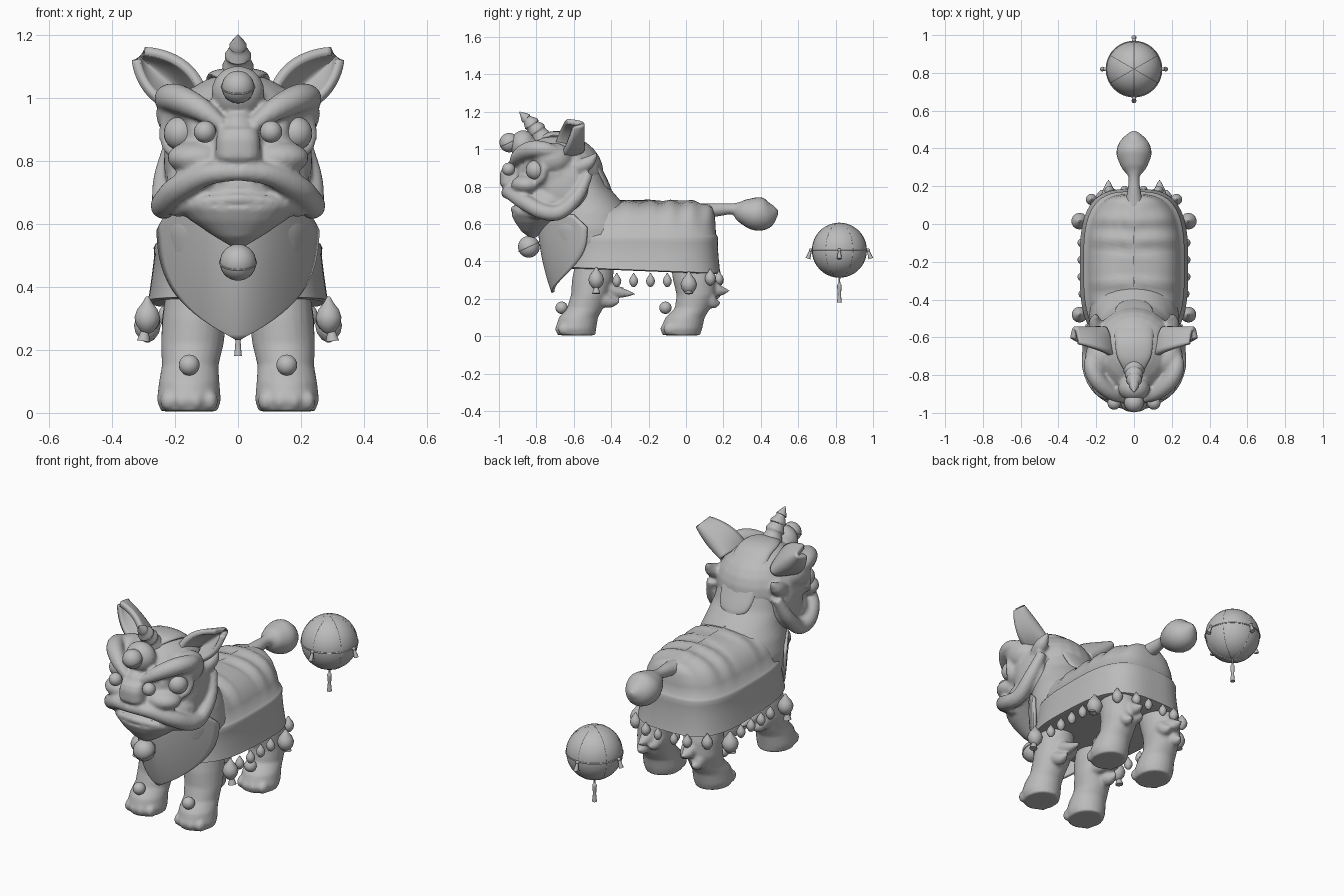
import bpy, bmesh, math
from mathutils import Vector, Matrix

if "Cube" in bpy.data.objects:
    bpy.data.objects.remove(bpy.data.objects["Cube"])

grey = bpy.data.materials.new("plain_grey")
grey.diffuse_color = (0.5, 0.5, 0.5, 1)
grey.use_nodes = True
grey.node_tree.nodes["Principled BSDF"].inputs["Base Color"].default_value = grey.diffuse_color


def finish(bm, name, remesh=0, smooth=4, solid=0, angle=50):
    """Turn a bmesh into a named, shaded object."""
    bmesh.ops.recalc_face_normals(bm, faces=bm.faces)
    me = bpy.data.meshes.new(name)
    bm.to_mesh(me)
    bm.free()
    me.materials.append(grey)
    me.shade_smooth()
    me.set_sharp_from_angle(angle=math.radians(angle))
    ob = bpy.data.objects.new(name, me)
    bpy.context.collection.objects.link(ob)
    if solid:
        m = ob.modifiers.new("thick", 'SOLIDIFY')
        m.thickness, m.offset = solid, 0
    if remesh:
        m = ob.modifiers.new("blend", 'REMESH')
        m.mode, m.voxel_size, m.use_smooth_shade = 'VOXEL', remesh, True
        m = ob.modifiers.new("soften", 'SMOOTH')
        m.factor, m.iterations = 0.5, smooth
    return ob


def mirror(bm):
    geo = bmesh.ops.duplicate(bm, geom=bm.verts[:] + bm.edges[:] + bm.faces[:])["geom"]
    for v in geo:
        if isinstance(v, bmesh.types.BMVert):
            v.co.x *= -1


def ball(bm, loc, r, seg=24):
    r = r if isinstance(r, tuple) else (r, r, r)
    bmesh.ops.create_uvsphere(bm, u_segments=seg, v_segments=seg // 2 + 2, radius=1,
                              matrix=Matrix.Translation(loc) @ Matrix.Diagonal((*r, 1)))


def skin(bm, rings):
    """Bridge rings of points and cap the ends."""
    rows = [[bm.verts.new(p) for p in ring] for ring in rings]
    n = len(rows[0])
    for a, b in zip(rows, rows[1:]):
        for i in range(n):
            bm.faces.new((a[i], a[(i + 1) % n], b[(i + 1) % n], b[i]))
    bm.faces.new(rows[0])
    bm.faces.new(rows[-1])


def stack(bm, secs, n=24, p=2):
    """Level rings: (x, y, z, rx, ry), p above 2 squares the plan."""
    def pw(c):
        return math.copysign(abs(c) ** (2 / p), c)
    ang = [2 * math.pi * (i + .5) / n for i in range(n)]
    skin(bm, [[(x + rx * pw(math.cos(a)), y + ry * pw(math.sin(a)), z) for a in ang]
              for x, y, z, rx, ry in secs])


def tube(bm, pts, n=14, k=5):
    """Smooth tube through (x, y, z, radius_side, radius_up)."""
    P = [Vector(p if len(p) == 5 else (*p, p[3])) for p in pts]
    P = [2 * P[0] - P[1]] + P + [2 * P[-1] - P[-2]]
    S = []
    for i in range(1, len(P) - 2):
        a, b, c, d = P[i - 1:i + 3]
        for j in range(k):
            t = j / k
            S.append(.5 * (2 * b + t * (c - a) + t * t * (2 * a - 5 * b + 4 * c - d)
                           + t ** 3 * (3 * b - a - 3 * c + d)))
    S.append(P[-2])
    pos = [Vector(s[:3]) for s in S]
    whole = (pos[-1] - pos[0]).normalized()
    ref = Vector((1, 0, 0)) if abs(whole.z) > .75 else Vector((0, 0, 1))
    rings = []
    for i, s in enumerate(S):
        t = (pos[min(i + 1, len(S) - 1)] - pos[max(i - 1, 0)]).normalized()
        u = t.cross(ref).normalized()
        w = u.cross(t)
        rings.append([pos[i] + u * max(s[3], .001) * math.cos(a) + w * max(s[4], .001) * math.sin(a)
                      for a in (2 * math.pi * q / n for q in range(n))])
    skin(bm, rings)


def hoop(bm, loc, R, r, rot, n=40, m=6):
    M = Matrix.Translation(loc) @ rot.to_4x4()
    g = [[bm.verts.new(M @ Vector(((R + r * math.cos(b)) * math.cos(a), (R + r * math.cos(b)) * math.sin(a),
          r * math.sin(b)))) for b in (2 * math.pi * j / m for j in range(m))]
         for a in (2 * math.pi * i / n for i in range(n))]
    for i in range(n):
        for j in range(m):
            c, d = g[i], g[(i + 1) % n]
            bm.faces.new((c[j], d[j], d[(j + 1) % m], c[(j + 1) % m]))


def sheet(bm, f, nu=20, nv=20):
    g = [[bm.verts.new(f(2 * i / nu - 1, j / nv)) for i in range(nu + 1)] for j in range(nv + 1)]
    for j in range(nv):
        for i in range(nu):
            bm.faces.new((g[j][i], g[j][i + 1], g[j + 1][i + 1], g[j + 1][i]))


def drop(bm, x, y, z, r, h):
    stack(bm, [(x, y, z + f * h, k * r, k * r) for f, k in
               ((-1, .08), (-.85, .5), (-.5, .87), (-.1, 1), (.3, .8), (.65, .4), (1, .1))], 14)


def turn(axis, deg):
    return Matrix.Rotation(math.radians(deg), 3, axis)


# Head: side features, mirrored, then the central masses, blended together
bm = bmesh.new()
tube(bm, [(0, -.962, .768, .03), (.1, -.93, .757, .036), (.19, -.855, .712, .043), (.232, -.76, .665, .043),
          (.235, -.67, .665, .04), (.232, -.58, .75, .036), (.205, -.52, .87, .026)])          # upper lip
tube(bm, [(0, -.925, .68, .017), (.12, -.885, .668, .018), (.2, -.78, .64, .022)])            # lower lip
tube(bm, [(.05, -.93, .915, .02), (.12, -.895, .965, .038), (.19, -.83, .998, .046),
          (.225, -.75, .998, .042), (.215, -.66, .97, .025)])                                  # brow
hoop(bm, (.185, -.805, .888), .066, .02, turn('Z', 45) @ turn('X', 90), 32, 8)                 # eyelid
ball(bm, (.18, -.71, .95), (.08, .1, .085))
ball(bm, (.125, -.85, .81), (.1, .085, .055))
ball(bm, (.19, -.64, .8), (.045, .12, .14))
tube(bm, [(.19, -.58, .9, .04), (.205, -.52, .93, .035), (.2, -.475, .98, .006)])              # cheek frill
mirror(bm)
ball(bm, (0, -.68, .87), (.232, .24, .21))
ball(bm, (0, -.72, .72), (.232, .19, .115))
ball(bm, (0, -.87, 1.02), (.084, .07, .082))
ball(bm, (0, -.89, .9), (.06, .07, .06))
stack(bm, [(0, -.93, .79, .05, .04), (0, -.935, .81, .072, .06), (0, -.935, .87, .07, .06),
           (0, -.93, .9, .062, .052), (0, -.925, .91, .045, .035)], p=2.8)                     # nose
stack(bm, [(0, -.82, .52, .008, .008), (0, -.82, .56, .075, .06), (0, -.8, .61, .15, .115),
           (0, -.77, .65, .2, .165), (0, -.76, .67, .2, .155)])                                # chin
finish(bm, "head", .01, 3)

bm = bmesh.new()
ball(bm, (.182, -.802, .888), .054)
mirror(bm)
finish(bm, "eyes")

bm = bmesh.new()
ball(bm, (.105, -.948, .893), .035)
mirror(bm)
finish(bm, "nose_balls")

bm = bmesh.new()
ball(bm, (0, -.85, .69), (.13, .07, .02))
finish(bm, "tongue")


# Cupped ears
def ear_point(u, v):
    w = .07 * max(math.sin(math.pi * (.22 + .73 * v)), 0) ** .7
    x, z = .155 + .155 * v - .72 * u * w, 1.0 + .135 * v + .69 * u * w
    return x, -.68 + .06 * v - .015 * u + .125 * (1 - u * u) * (1 - .5 * v), z


bm = bmesh.new()
sheet(bm, ear_point)
mirror(bm)
finish(bm, "ears", solid=.028)

# Ridged horn
bm = bmesh.new()
tube(bm, [(0, -.765, 1.05, .06), (0, -.79, 1.09, .044), (0, -.797, 1.1, .05), (0, -.82, 1.125, .038),
          (0, -.827, 1.135, .043), (0, -.85, 1.16, .025), (0, -.857, 1.167, .028), (0, -.89, 1.2, .002)], k=3)
finish(bm, "horn")

# Forehead and collar bells
for name, y, z, r in (("forehead_bell", -.945, 1.035, .052), ("collar_bell", -.84, .478, .058)):
    bm = bmesh.new()
    ball(bm, (0, y, z), r)
    hoop(bm, (0, y, z), r, .003, turn('X', 25))
    finish(bm, name)

# Chest, neck and the panel running down the back of the neck
bm = bmesh.new()
stack(bm, [(0, (a + b) / 2, z, rx, (b - a) / 2) for z, a, b, rx in (
    (.36, -.62, -.3, .14), (.42, -.69, -.28, .2), (.5, -.74, -.25, .235), (.58, -.75, -.26, .24),
    (.66, -.73, -.3, .225), (.72, -.72, -.345, .205), (.8, -.72, -.415, .19), (.95, -.7, -.475, .165),
    (1.03, -.7, -.53, .12))], 40)
finish(bm, "chest_and_neck", .014, 4)

bm = bmesh.new()
tube(bm, [(0, -.78, 1.06, .05, .015), (0, -.7, 1.075, .09, .022), (0, -.6, 1.05, .102, .028),
          (0, -.51, .95, .106, .028), (0, -.455, .85, .1, .026), (0, -.425, .795, .08, .022),
          (0, -.41, .77, .04, .015)], 24)
finish(bm, "neck_panel")


# Pointed bib
def bib_point(u, v):
    x = u * max(.252 * (1 - v ** 3.4) * min(1, .84 + v), .003)
    return x, -.785 + .075 * v * v + .25 * (abs(x) / .25) ** 1.8, .65 - .415 * v


bm = bmesh.new()
sheet(bm, bib_point, 28, 24)
finish(bm, "bib", solid=.018)

# Two-tier cape with folds across the back
bm = bmesh.new()
stack(bm, [(0, -.22, z, rx, ry) for z, rx, ry in (
    (.345, .27, .39), (.35, .287, .405), (.375, .282, .4), (.44, .273, .393), (.5, .266, .39),
    (.525, .268, .392), (.537, .262, .387), (.545, .25, .38), (.6, .236, .378), (.65, .206, .372),
    (.685, .168, .36), (.708, .115, .335), (.718, .06, .3), (.722, .002, .28))], 120, 3.1)
for v in bm.verts:
    c = v.co
    if c.z > .56:
        c.z += .008 * math.sin(c.y * 2 * math.pi / .11) * min((c.z - .56) / .08, 1) - .02 * max(c.y, 0)
    elif c.z < .53:
        c.z -= .04 * (c.y + .15) * (.54 - c.z) / .19
    if c.y < -.22:
        c.y = -.22 + (c.y + .22) * 1.05
finish(bm, "cape")


# Legs with toes and swept tufts behind each leg
def legs(name, rows, toe_y, ball_y, tufts):
    X = .155
    bm = bmesh.new()
    stack(bm, [(x, y, z, rx, ry) for x, z, y, rx, ry in rows])
    for d in (-.066, -.022, .022, .066):
        ball(bm, (X + d, toe_y + abs(d) * .35, .038), (.026, .04, .034), 14)
    for x, y, z, ty, tz in tufts:
        tube(bm, [(x, y, z, .045), (x, (y + ty) / 2, (z + tz) / 2 - .012, .032), (x, ty, tz, .004)], 10, 4)
    mirror(bm)
    finish(bm, name + "_legs", .009, 2)
    bm = bmesh.new()
    ball(bm, (X, ball_y, .152), .033)
    mirror(bm)
    finish(bm, name + "_leg_balls")


legs("front", ((.155, .005, -.585, .09, .1), (.156, .04, -.59, .102, .11), (.155, .1, -.575, .096, .105),
               (.152, .15, -.54, .09, .097), (.145, .22, -.515, .1, .1), (.138, .3, -.5, .102, .11),
               (.135, .38, -.49, .095, .105), (.125, .44, -.48, .08, .09)), -.668, -.665,
     ((.15, -.45, .27, -.27, .225), (.17, -.45, .2, -.35, .19), (.11, -.45, .24, -.33, .26)))
legs("hind", ((.155, .005, -.025, .09, .1), (.156, .04, -.025, .102, .112), (.155, .1, -.005, .096, .105),
              (.152, .15, .035, .088, .095), (.148, .22, .055, .096, .105), (.142, .3, .045, .1, .115),
              (.135, .38, .03, .095, .11), (.125, .44, .02, .08, .09)), -.105, -.11,
     ((.135, .12, .27, .235, .243), (.17, .12, .2, .185, .18), (.1, .11, .24, .19, .22)))

# Drops hanging from the cape hem
bm = bmesh.new()
for x, y, z, r, h in ((.288, -.48, .31, .042, .06), (.27, -.37, .3, .024, .038), (.275, -.28, .3, .024, .038),
                      (.275, -.19, .3, .024, .038), (.275, -.1, .3, .024, .038), (.288, .015, .285, .044, .062),
                      (.225, .13, .315, .03, .045), (.13, .175, .31, .026, .038), (.05, .18, .305, .022, .036)):
    drop(bm, x, y, z, r, h)
for y in (-.48, .015):
    tube(bm, [(.295, y, .27, .01), (.3, y, .228, .022)], 10, 3)
mirror(bm)
finish(bm, "hem_drops")

# Tail and tuft
bm = bmesh.new()
tube(bm, [(0, .1, .67, .05, .04), (0, .18, .677, .034), (0, .25, .68, .03), (0, .3, .668, .066, .062),
          (0, .37, .655, .092, .088), (0, .43, .655, .078, .08), (0, .475, .665, .035), (0, .492, .67, .004)], 24)
finish(bm, "tail")

# Ball with seams, belt and tassels
C = Vector((0, .82, .46))
bm = bmesh.new()
ball(bm, C, .146, 40)
finish(bm, "toy_ball")
bm = bmesh.new()
for a in (30, 90, 150):
    hoop(bm, C, .145, .002, turn('Z', a) @ turn('X', 90), 60)
hoop(bm, C, .146, .004, turn('X', 0), 60)
finish(bm, "ball_seams")
bm = bmesh.new()
for i in range(4):
    d = Vector((math.cos(i * math.pi / 2), math.sin(i * math.pi / 2), 0))
    ball(bm, C + d * .153, .01, 10)
    tube(bm, [(*(C + d * .153), .006), (*(C + d * .168 + Vector((0, 0, -.045))), .013)], 10, 3)
tube(bm, [(0, .82, .32, .005), (0, .82, .285, .005), (0, .82, .27, .012), (0, .82, .225, .009),
          (0, .82, .18, .013)], 10, 4)
finish(bm, "ball_tassels")
